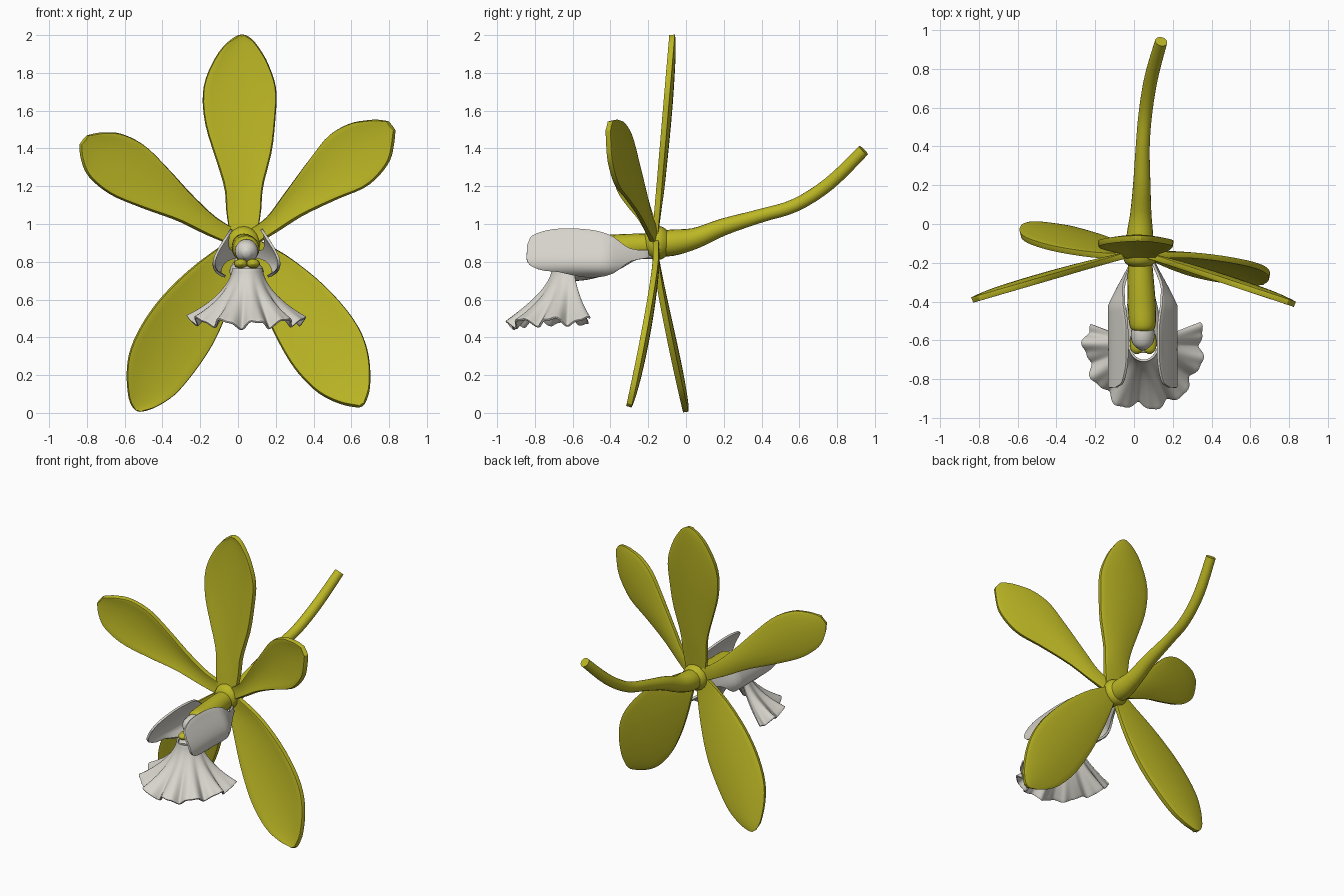
import bpy, bmesh, math
from mathutils import Vector

if "Cube" in bpy.data.objects:
    bpy.data.objects.remove(bpy.data.objects["Cube"], do_unlink=True)


def material(name, colour):
    m = bpy.data.materials.new(name)
    m.use_nodes = True
    m.diffuse_color = colour
    m.node_tree.nodes["Principled BSDF"].inputs["Base Color"].default_value = colour
    return m


YELLOW = material("yellow green", (0.50, 0.47, 0.018, 1))
WHITE = material("cream white", (0.68, 0.66, 0.60, 1))


def sample(points, t):
    """Smooth curve through a list of stations, t from 0 to 1."""
    x = t * (len(points) - 1)
    i = min(int(x), len(points) - 2)
    f = x - i
    p = [Vector(points[min(max(i + k, 0), len(points) - 1)]) for k in (-1, 0, 1, 2)]
    return p[1] + 0.5 * f * (p[2] - p[0] + f * (2 * p[0] - 5 * p[1] + 4 * p[2] - p[3]
                             + f * (3 * (p[1] - p[2]) + p[3] - p[0])))


def sheet(name, place, nu, nv, mat, thick=0, ring=False):
    """Grid of place(u, v); a ring closes across v and is capped."""
    bm = bmesh.new()
    cols = nv if ring else nv + 1
    rows = [[bm.verts.new(place(i / nu, j / nv)) for j in range(cols)] for i in range(nu + 1)]
    for a, b in zip(rows, rows[1:]):
        for j in range(nv):
            k = (j + 1) % cols
            bm.faces.new((a[j], a[k], b[k], b[j]))
    if ring:
        bm.faces.new(rows[0])
        bm.faces.new(rows[-1])
    bmesh.ops.recalc_face_normals(bm, faces=bm.faces)
    me = bpy.data.meshes.new(name)
    bm.to_mesh(me)
    bm.free()
    me.materials.append(mat)
    ob = bpy.data.objects.new(name, me)
    bpy.context.collection.objects.link(ob)
    if thick:
        mod = ob.modifiers.new("thickness", "SOLIDIFY")
        mod.thickness, mod.offset = thick, 0
        mod = ob.modifiers.new("soft edge", "BEVEL")
        mod.width, mod.segments, mod.angle_limit = thick * 0.35, 2, math.radians(50)
    bpy.ops.object.select_all(action="DESELECT")
    ob.select_set(True)
    bpy.context.view_layer.objects.active = ob
    bpy.ops.object.shade_smooth_by_angle(angle=math.radians(50))
    return ob


def blade(name, stations, place, mat, thick):
    """Leaf shape: stations are (a, b, half width) in a plane, place lifts it to 3D."""
    def point(u, v):
        t = 1 - (1 - u) ** 1.4
        s = 2 * v - 1
        c = sample(stations, t)
        d = sample(stations, min(t + 0.02, 1)) - sample(stations, max(t - 0.02, 0))
        n = Vector((-d.y, d.x)).normalized() * max(c.z, 0.006) * s
        return place(c.x + n.x, c.y + n.y, s, t)
    sheet(name, point, 30, 10, mat, thick)


def petal(name, stations, depth):
    def place(x, z, s, t):
        groove = 0.02 * (1 - s * s) * math.sin(math.pi * t)
        return (x, depth(x, z) + groove, z)
    blade(name, stations, place, YELLOW, 0.03)


def tube(name, path, mat, squash=1):
    """Round tube along stations (x, y, z, radius)."""
    pts = [Vector(p) for p in path]

    def point(u, v):
        c = sample(pts, u)
        d = (sample(pts, min(u + 0.02, 1)) - sample(pts, max(u - 0.02, 0))).to_3d().normalized()
        side = d.cross(Vector((0, 0, 1))).normalized()
        up = side.cross(d)
        a = v * math.tau
        return c.to_3d() + max(c.w, 0.004) * (side * math.cos(a) + up * squash * math.sin(a))
    sheet(name, point, 28, 20, mat, ring=True)


# Sepals and petals
petal("top_sepal", [(.03, .93, .07), (.03, 1.07, .09), (.03, 1.2, .1), (.025, 1.4, .155), (.01, 1.58, .188),
                    (.01, 1.73, .188), (.015, 1.87, .135), (.02, 1.96, .07), (.02, 2, .015)],
      lambda x, z: -.165 + .085 * (z - .93))
petal("left_petal", [(.06, .92, .04), (.18, 1.0, .045), (.3, 1.11, .075), (.45, 1.235, .125), (.58, 1.335, .165),
                     (.69, 1.42, .145), (.76, 1.48, .09), (.81, 1.52, .03)],
      lambda x, z: -.14 - .33 * x)
petal("right_petal", [(.0, .92, .04), (-.14, .99, .05), (-.28, 1.085, .075), (-.43, 1.185, .12), (-.58, 1.285, .155),
                      (-.7, 1.36, .14), (-.77, 1.41, .09), (-.815, 1.445, .03)],
      lambda x, z: -.15 + .29 * x)
petal("lower_left_sepal", [(.06, .9, .04), (.19, .74, .12), (.33, .55, .18), (.46, .36, .2),
                           (.55, .21, .165), (.62, .1, .09), (.655, .04, .015)],
      lambda x, z: -.16 - .19 * max(.82 - z, 0) ** 1.2)
petal("lower_right_sepal", [(.0, .9, .04), (-.14, .69, .13), (-.27, .49, .18), (-.385, .31, .18),
                            (-.455, .17, .145), (-.51, .06, .075), (-.53, .01, .015)],
      lambda x, z: -.165 + .2 * max(.85 - z, 0) ** 1.2)

# Stem running back, with the hub and column in front
tube("stem", [(.03, -.2, .89, .06), (.03, -.08, .9, .07), (.035, .05, .925, .055), (.04, .2, .985, .045),
              (.045, .4, 1.045, .036), (.06, .58, 1.1, .035), (.09, .76, 1.215, .035), (.14, .94, 1.39, .032)], YELLOW)
tube("hub", [(.03, -.23, .9, .03), (.03, -.2, .9, .075), (.03, -.15, .9, .09), (.03, -.11, .9, .075),
             (.03, -.07, .9, .03)], YELLOW)
tube("column", [(.03, -.16, .89, .06), (.035, -.3, .88, .068), (.04, -.42, .87, .072),
                (.045, -.53, .87, .065), (.045, -.56, .87, .03)], YELLOW)
tube("column_cap", [(.045, -.5, .86, .04), (.045, -.55, .86, .06), (.045, -.61, .85, .055),
                    (.045, -.645, .84, .02)], WHITE)
for x in (.015, .08):
    tube("callus", [(x, -.57, .785, .03), (x, -.61, .79, .036), (x, -.65, .79, .03), (x, -.67, .79, .008)], YELLOW, .7)

# Lip: throat, two upright side lobes and the ruffled skirt
tube("lip_throat", [(.04, -.18, .83, .03), (.04, -.27, .83, .045), (.04, -.38, .785, .07), (.045, -.5, .755, .09),
                    (.045, -.6, .74, .085), (.045, -.66, .73, .05)], WHITE, .5)
lobe = [(-.2, .84, .02), (-.3, .835, .035), (-.4, .835, .1), (-.52, .845, .122), (-.66, .86, .113),
        (-.76, .855, .1), (-.82, .85, .075), (-.843, .85, .035)]
for name, side in (("left_side_lobe", 1), ("right_side_lobe", -1)):
    def place(y, z, s, t, side=side):
        h = (z - .72) / .25
        bulge = .09 + .085 * math.sin(math.pi * min(max(h, 0), 1) ** .55) - .01 * h
        open_up = min(1, .35 + (-.2 - y) * 3)
        return (.045 + side * bulge * open_up, y, z)
    blade(name, lobe, place, WHITE, 0.014)


def skirt(u, v):
    a = (2 * v - 1) * math.radians(112)
    ruffle = u * u * math.sin(a * 11) + .4 * u ** 4 * math.sin(a * 23 + 1)
    r = .075 + .225 * u ** 1.5 + .016 * ruffle
    notch = .025 * u ** 4 * math.exp(-(a * 6) ** 2)
    stretch = 1 + .12 * math.cos(a)
    return (.05 + (r - notch) * math.sin(a), -.62 - (r - notch) * math.cos(a) * stretch,
            .765 - .3 * u ** .9 + .02 * ruffle + .02 * u * abs(math.sin(a)))


sheet("lip_skirt", skirt, 20, 110, WHITE, 0.012)
